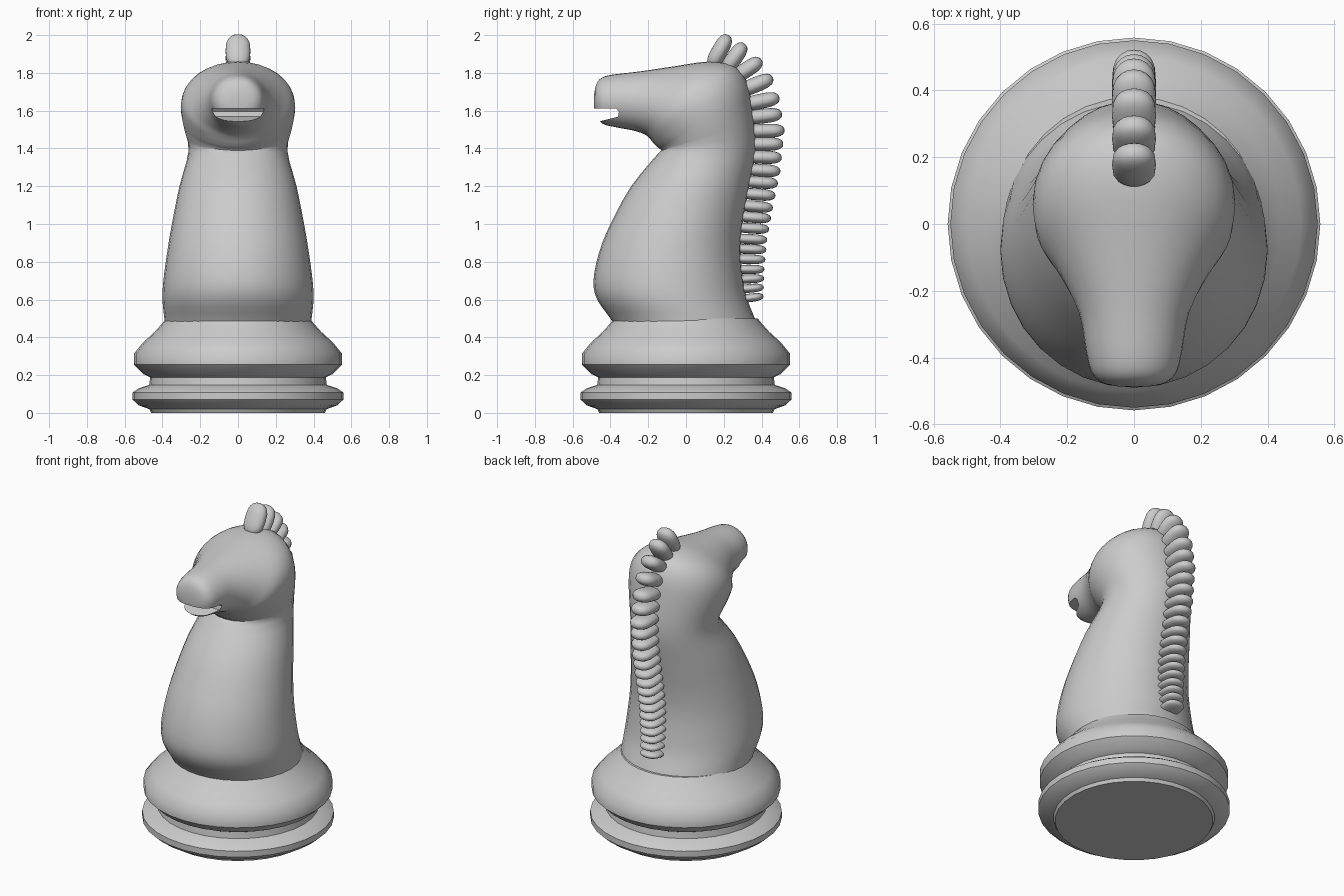
import bpy, bmesh, math
from mathutils import Vector, Matrix

if "Cube" in bpy.data.objects:
    bpy.data.objects.remove(bpy.data.objects["Cube"])

SEG = 32


def finish(name, bm, angle=40):
    bmesh.ops.recalc_face_normals(bm, faces=bm.faces[:])
    me = bpy.data.meshes.new(name)
    bm.to_mesh(me)
    bm.free()
    ob = bpy.data.objects.new(name, me)
    bpy.context.collection.objects.link(ob)
    bpy.ops.object.select_all(action='DESELECT')
    ob.select_set(True)
    bpy.context.view_layer.objects.active = ob
    bpy.ops.object.shade_smooth_by_angle(angle=math.radians(angle))
    return ob


def loft(rings):
    """Skin a list of closed rings and cap both ends."""
    bm = bmesh.new()
    vs = [[bm.verts.new(p) for p in r] for r in rings]
    n = len(vs[0])
    for a, b in zip(vs, vs[1:]):
        for i in range(n):
            j = (i + 1) % n
            bm.faces.new((a[i], a[j], b[j], b[i]))
    bm.faces.new(vs[0])
    bm.faces.new(vs[-1])
    return bm


def smooth_rows(rows, steps):
    """Catmull-Rom interpolation of numeric rows."""
    out = []
    last = len(rows) - 1
    for i in range(last):
        quad = [rows[max(i - 1, 0)], rows[i], rows[i + 1], rows[min(i + 2, last)]]
        for s in range(steps):
            t = s / steps
            out.append([0.5 * (2 * b + (c - a) * t + (2 * a - 5 * b + 4 * c - d) * t * t
                               + (3 * b - a - 3 * c + d) * t ** 3)
                        for a, b, c, d in zip(*quad)])
    return out + [list(rows[-1])]


angles = [2 * math.pi * i / SEG for i in range(SEG)]

# Turned base: (radius, height)
profile = [(.46, 0), (.47, .02), (.525, .04), (.558, .07), (.558, .108), (.525, .13),
           (.47, .148), (.465, .188), (.50, .205), (.55, .255), (.55, .315),
           (.50, .375), (.44, .43), (.40, .475), (.38, .50)]
finish("base", loft([[(r * math.cos(a), r * math.sin(a), z) for a in angles]
                     for r, z in profile]))

# Neck and head: elliptical rings (front y, front z, back y, back z, half width)
rows = [(-.36, .43, .39, .43, .385), (-.40, .50, .365, .50, .39), (-.47, .60, .325, .60, .40),
        (-.49, .70, .305, .70, .395), (-.46, .85, .29, .85, .375), (-.40, 1.0, .30, 1.0, .35),
        (-.29, 1.2, .335, 1.2, .31), (-.15, 1.37, .37, 1.40, .262),
        (-.13, 1.39, .35, 1.62, .285), (-.15, 1.405, .32, 1.76, .30),
        (-.17, 1.425, .25, 1.84, .302), (-.19, 1.45, .12, 1.86, .285),
        (-.22, 1.475, -.06, 1.835, .225), (-.28, 1.495, -.25, 1.807, .165),
        (-.37, 1.512, -.38, 1.792, .145), (-.44, 1.53, -.445, 1.775, .128),
        (-.475, 1.57, -.475, 1.74, .095), (-.486, 1.61, -.486, 1.69, .05)]
rings = []
for fy, fz, by, bz, w in smooth_rows(rows, 3):
    f, b = Vector((0, fy, fz)), Vector((0, by, bz))
    rings.append([(f + b) / 2 + (f - b) / 2 * math.cos(a) + Vector((w * math.sin(a), 0, 0))
                  for a in angles])
body = finish("horse_neck_and_head", loft(rings))

# Mouth opening cut through the muzzle
mouth = [(-.6, 1.612), (-.37, 1.612), (-.355, 1.595), (-.36, 1.568), (-.45, 1.545), (-.6, 1.50)]
cutter = finish("mouth_cutter", loft([[(x, y, z) for y, z in mouth] for x in (-.3, .3)]))
cutter.hide_render = True
bpy.context.view_layer.objects.active = body
mod = body.modifiers.new("mouth", 'BOOLEAN')
mod.operation = 'DIFFERENCE'
mod.solver = 'EXACT'
mod.object = cutter
bpy.ops.object.modifier_apply(modifier=mod.name)
bpy.data.objects.remove(cutter)
bpy.ops.object.select_all(action='DESELECT')
body.select_set(True)
bpy.ops.object.shade_smooth_by_angle(angle=math.radians(40))

# Mane: rounded tufts (index, tip y, tip z, root y, root z, thickness)
keys = [(0, .225, 2.0, .13, 1.83, .085), (1, .31, 1.955, .20, 1.80, .085),
        (2, .40, 1.87, .25, 1.77, .083), (3, .46, 1.775, .28, 1.70, .082),
        (4, .495, 1.67, .30, 1.63, .08), (6, .522, 1.496, .32, 1.49, .075),
        (9, .50, 1.278, .31, 1.29, .068), (12, .46, 1.085, .28, 1.10, .061),
        (15, .43, .915, .25, .925, .054), (18, .415, .76, .25, .76, .049),
        (21, .41, .618, .27, .60, .045)]


def key_at(i):
    for a, b in zip(keys, keys[1:]):
        if a[0] <= i <= b[0]:
            t = (i - a[0]) / (b[0] - a[0])
            return [p + (q - p) * t for p, q in zip(a, b)][1:]


def soft(v, p=.65):
    return math.copysign(abs(v) ** p, v)


mane = bmesh.new()
for i in range(22):
    ty, tz, ry, rz, thick = key_at(i)
    tip, root = Vector((0, ty, tz)), Vector((0, ry, rz))
    out = (tip - root).normalized()
    side = Vector((1, 0, 0))
    along = side.cross(out)
    tuft = bmesh.ops.create_uvsphere(mane, u_segments=20, v_segments=12, radius=1)
    half = (tip - root).length / 2
    for v in tuft['verts']:
        x, y, z = v.co
        v.co = ((tip + root) / 2 + side * (x * .066) + out * (soft(y) * half)
                + along * (soft(z, .85) * thick / 2))
finish("mane", mane, 60)
